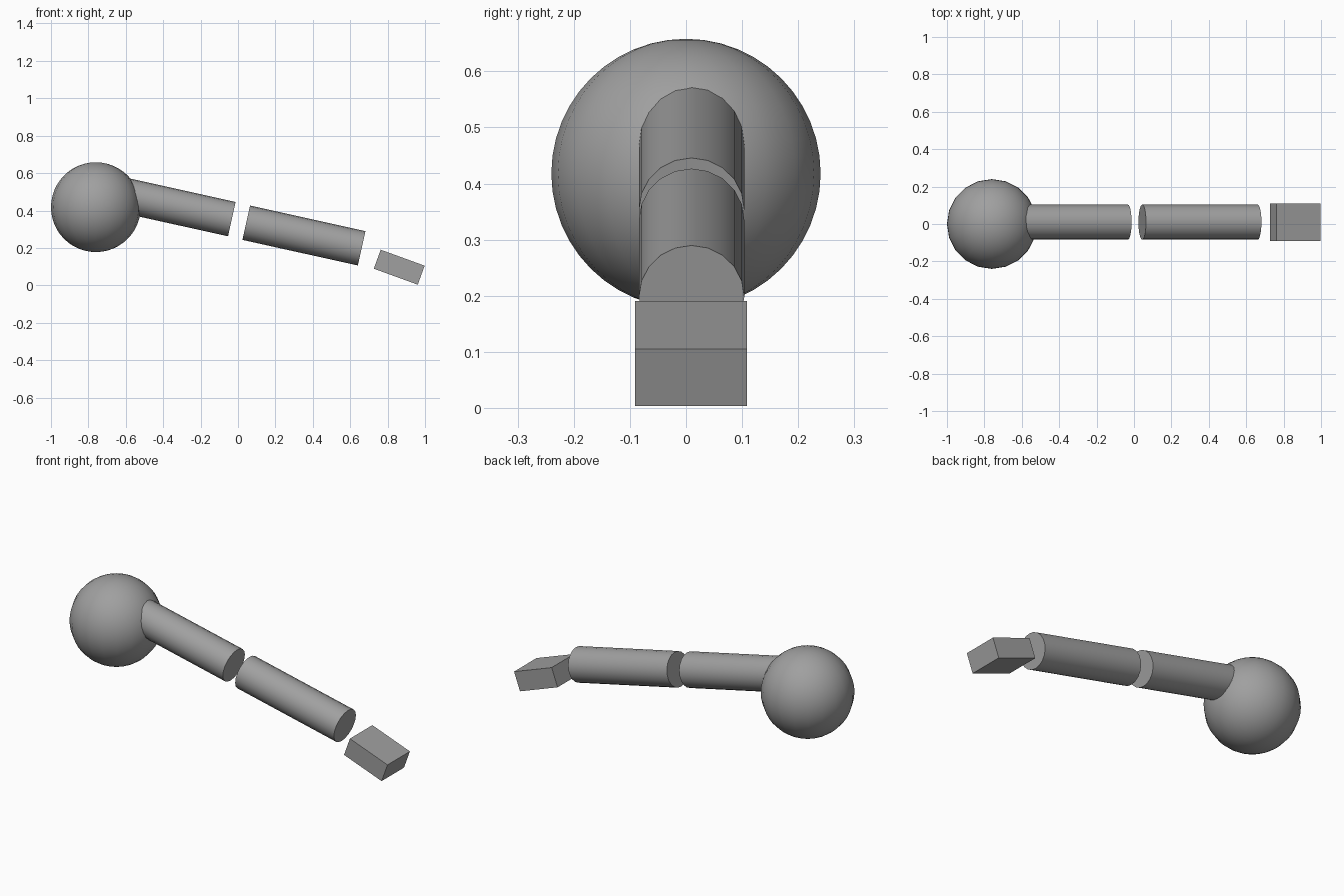
import bpy
import math

cube = bpy.data.objects.get("Cube")
if cube:
    bpy.data.objects.remove(cube, do_unlink=True)

grey = bpy.data.materials.new("mid grey")
grey.use_nodes = True
colour = (0.35, 0.35, 0.35, 1)
grey.diffuse_color = colour
grey.node_tree.nodes["Principled BSDF"].inputs["Base Color"].default_value = colour


def finish(name, smooth=True):
    obj = bpy.context.object
    obj.name = name
    obj.data.materials.append(grey)
    if smooth:
        bpy.ops.object.shade_smooth_by_angle(angle=math.radians(30))
    return obj


def limb(name, start, end, radius=0.094, y=0.01):
    """Round limb segment between two (x, z) points."""
    dx, dz = end[0] - start[0], end[1] - start[1]
    bpy.ops.mesh.primitive_cylinder_add(
        vertices=20, radius=radius, depth=math.hypot(dx, dz),
        location=((start[0] + end[0]) / 2, y, (start[1] + end[1]) / 2),
        rotation=(0, math.atan2(dx, dz), 0))
    return finish(name)


# Shoulder ball
bpy.ops.mesh.primitive_uv_sphere_add(
    segments=20, ring_count=24, radius=0.24, location=(-0.76, 0, 0.418))
finish("shoulder_ball")

# Two equal arm segments, the first sunk into the ball
limb("upper_arm", (-0.65, 0.491), (-0.033, 0.354))
limb("forearm", (0.044, 0.335), (0.661, 0.198))

# Block hand, tilted further down than the arm
bpy.ops.mesh.primitive_cube_add(
    size=1, location=(0.862, 0.009, 0.097), rotation=(0, math.radians(20), 0))
bpy.context.object.scale = (0.25, 0.2, 0.108)
bpy.ops.object.transform_apply(location=False, rotation=False, scale=True)
finish("hand", smooth=False)
